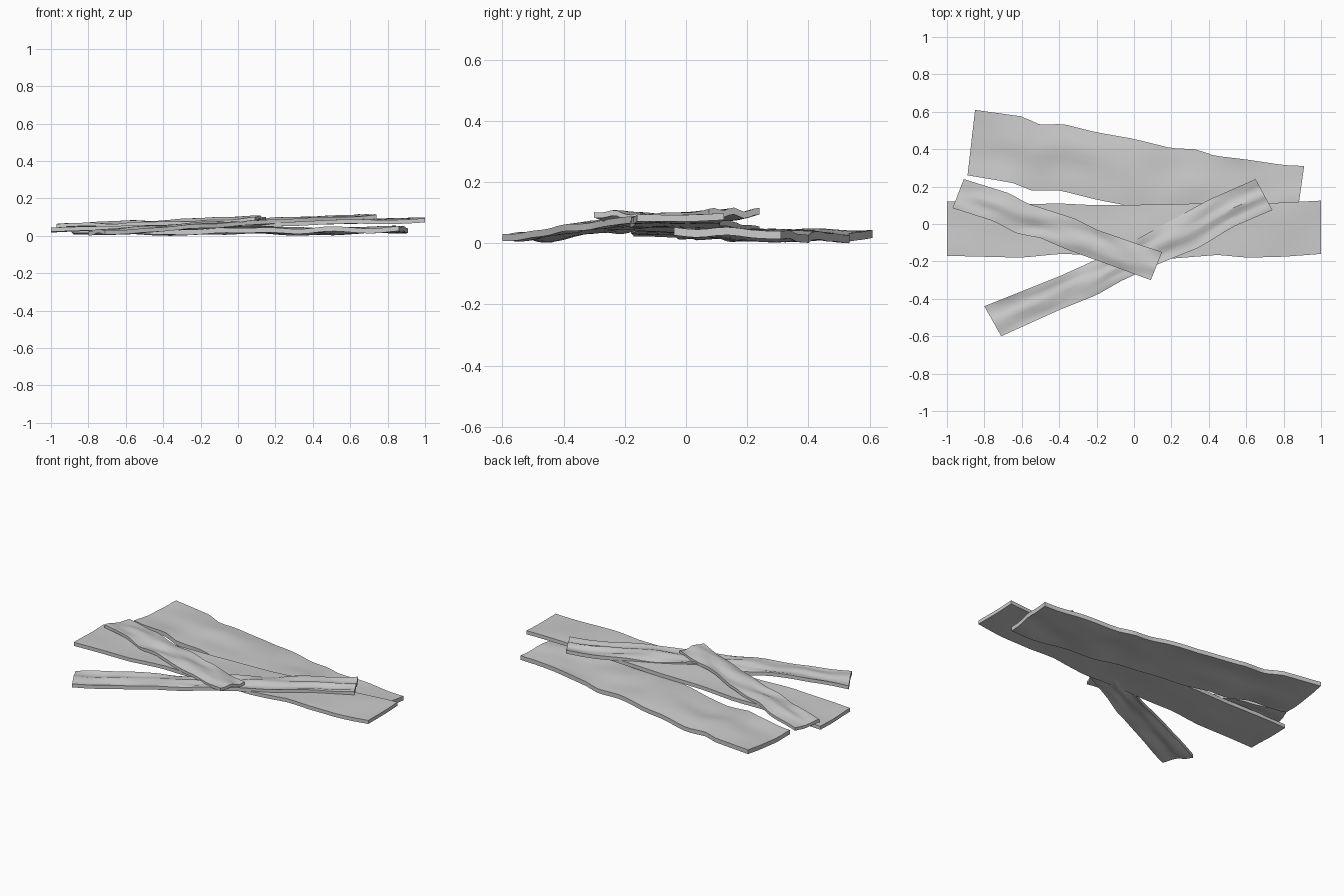
import bpy, bmesh
from mathutils import Vector, noise

if "Cube" in bpy.data.objects:
    bpy.data.objects.remove(bpy.data.objects["Cube"])


def sample(pts, t):
    """Point on an edge polyline at fraction t of its x extent."""
    x = pts[0][0] + (pts[-1][0] - pts[0][0]) * t
    for (x0, y0), (x1, y1) in zip(pts, pts[1:]):
        if x <= x1 + 1e-6:
            return Vector((x, y0 + (y1 - y0) * (x - x0) / (x1 - x0), 0))
    return Vector((*pts[-1], 0))


def plank(name, back, front, heights, thick, wave, stretch, seed, crown=0.0, n=36, m=10):
    """Warped board between two ragged long edges; heights = centre z at left, middle, right."""
    bm = bmesh.new()
    za, zb, zc = heights
    layers = []
    for side in (1, -1):
        rows = []
        for i in range(n + 1):
            t = i / n
            a, b = sample(front, t), sample(back, t)
            base = za + (zb - za) * 2 * t if t < 0.5 else zb + (zc - zb) * (2 * t - 1)
            row = []
            for j in range(m + 1):
                v = j / m
                p = a.lerp(b, v)
                w = noise.noise(Vector((t * stretch[0], v * stretch[1], seed)))
                p.z = base + wave * w + crown * (0.5 - abs(2 * v - 1)) + side * thick / 2
                row.append(bm.verts.new(p))
            rows.append(row)
        layers.append(rows)
    top, bot = layers
    for i in range(n):
        for j in range(m):
            bm.faces.new((top[i][j], top[i + 1][j], top[i + 1][j + 1], top[i][j + 1]))
            bm.faces.new((bot[i][j], bot[i][j + 1], bot[i + 1][j + 1], bot[i + 1][j]))
        for j in (0, m):
            bm.faces.new((top[i][j], bot[i][j], bot[i + 1][j], top[i + 1][j]))
    for j in range(m):
        for i in (0, n):
            bm.faces.new((top[i][j], top[i][j + 1], bot[i][j + 1], bot[i][j]))
    bmesh.ops.recalc_face_normals(bm, faces=bm.faces)
    me = bpy.data.meshes.new(name)
    bm.to_mesh(me)
    bm.free()
    ob = bpy.data.objects.new(name, me)
    bpy.context.collection.objects.link(ob)
    bpy.ops.object.select_all(action='DESELECT')
    ob.select_set(True)
    bpy.context.view_layer.objects.active = ob
    bpy.ops.object.shade_smooth_by_angle(angle=0.6)
    return ob


# Wide board lying flat at the back
plank("wide_back_board",
      [(-.85, .61), (-.6, .575), (-.5, .53), (-.38, .535), (-.2, .49), (0, .455), (.2, .405),
       (.33, .4), (.43, .365), (.6, .345), (.8, .315), (.91, .31)],
      [(-.89, .26), (-.65, .22), (-.55, .18), (-.4, .18), (-.2, .13), (-.07, .105), (.2, .06),
       (.5, 0), (.86, -.04)],
      (.033, .03, .037), .026, .018, (7, 2.5), 1.3)

# Long board leaning on the back board, rising to the right
plank("long_middle_board",
      [(-1, .12), (-.9, .12), (-.6, .105), (-.4, .11), (-.2, .1), (.2, .105), (.4, .112),
       (.6, .105), (1, .125)],
      [(-1, -.17), (-.6, -.18), (-.4, -.16), (-.2, -.165), (.2, -.185), (.45, -.165),
       (.6, -.18), (.8, -.175), (1, -.16)],
      (.035, .062, .087), .022, .008, (6, 1.5), 4.7)

# Narrow rippled board crossing over the middle board
plank("narrow_crossing_board",
      [(-.8, -.44), (-.4, -.28), (-.2, -.19), (0, -.09), (.2, .02), (.4, .13), (.65, .24)],
      [(-.71, -.6), (-.4, -.46), (-.2, -.38), (-.07, -.305), (.14, -.21), (.35, -.125),
       (.53, -.015), (.74, .075)],
      (.024, .068, .104), .022, .018, (7, 3.5), 8.2, crown=.006)

# Short rippled board resting on top
plank("short_top_board",
      [(-.91, .24), (-.67, .165), (-.57, .11), (-.32, .03), (-.2, -.03), (0, -.1), (.15, -.15)],
      [(-.97, .085), (-.75, .015), (-.63, -.05), (-.5, -.075), (-.35, -.14), (-.1, -.23),
       (.09, -.3)],
      (.054, .076, .096), .018, .014, (6, 3), 12.6, crown=.004)

# Settle the pile on the ground
low = min(v.co.z for o in bpy.data.objects for v in o.data.vertices)
for o in bpy.data.objects:
    o.location.z = -low
